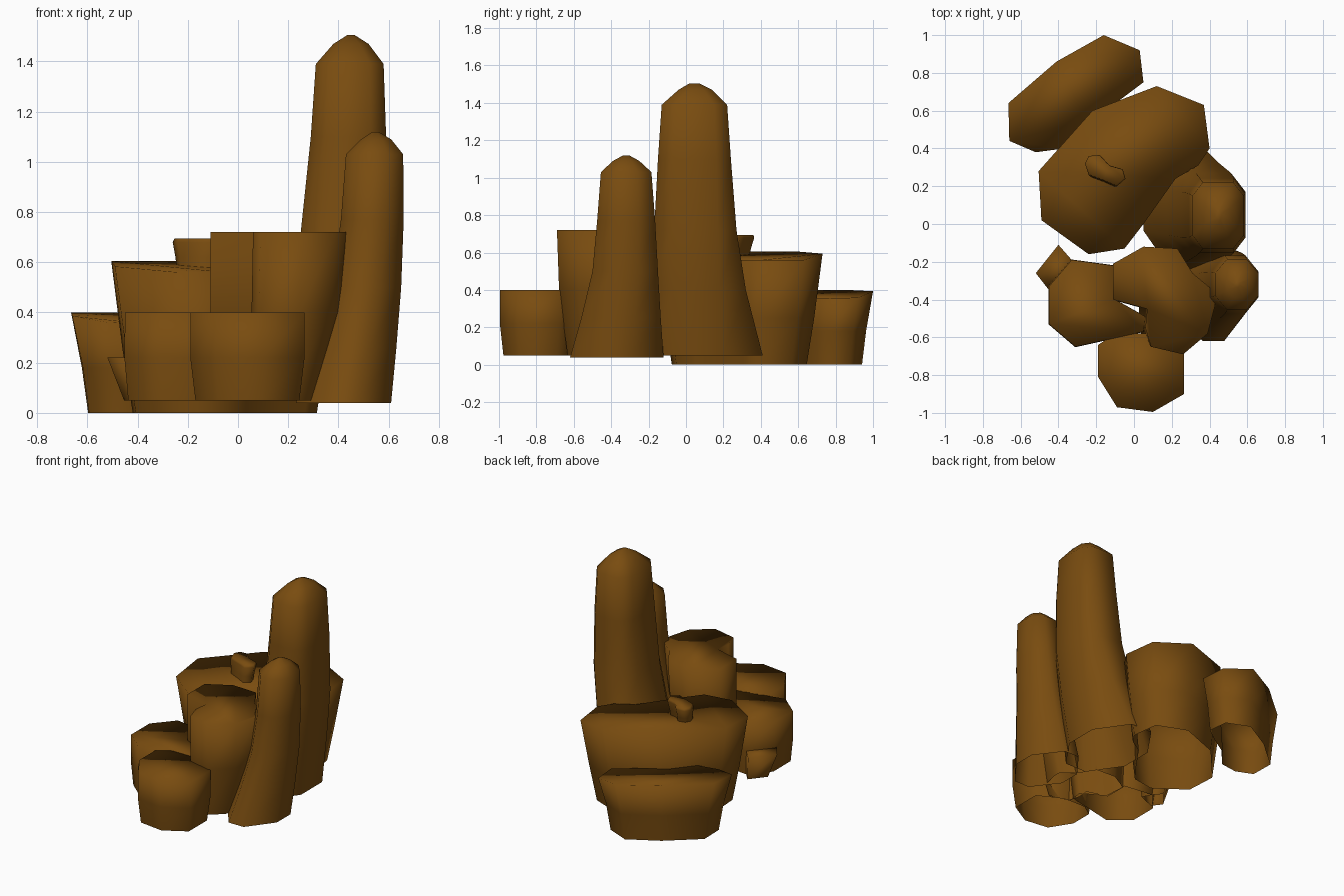
import bpy

rock = bpy.data.materials.new("brown rock")
rock.diffuse_color = (0.19, 0.072, 0.005, 1)


def loft(name, rings):
    """Skin a stack of equal-length rings, capped on top and open underneath."""
    n = len(rings[0])
    verts = [p for ring in rings for p in ring]
    faces = []
    for r in range(len(rings) - 1):
        for i in range(n):
            a, b = r * n + i, r * n + (i + 1) % n
            faces.append((a, b, b + n, a + n))
    faces.append(tuple(range((len(rings) - 1) * n, len(rings) * n)))
    me = bpy.data.meshes.new(name)
    me.from_pydata(verts, [], faces)
    me.materials.append(rock)
    for p in me.polygons:
        p.use_smooth = True
    me.update()
    ob = bpy.data.objects.new(name, me)
    bpy.context.collection.objects.link(ob)
    return ob


def boulder(name, outline, levels, slope=None):
    """Outline is the counter-clockwise top edge; levels are (z, scale, shift x, shift y)."""
    cx = (min(p[0] for p in outline) + max(p[0] for p in outline)) / 2
    cy = (min(p[1] for p in outline) + max(p[1] for p in outline)) / 2
    top = levels[-1][0]
    rings = []
    for z, s, dx, dy in levels:
        ring = []
        for x, y in outline:
            drop = 0
            if slope and z == top:      # the top dips away from the back left
                drop = 0.045 * min(1, max(0, (slope[0] - 0.7 * (y - x)) / slope[1]))
            ring.append((cx + (x - cx) * s + dx, cy + (y - cy) * s + dy, z - drop))
        rings.append(ring)
    return loft(name, rings)


def column(name, levels):
    """Levels are (z, x min, x max, y min, y max, squareness) of an eight-sided section."""
    rings = []
    for z, x0, x1, y0, y1, t in levels:
        corners = [(1, -t), (1, t), (t, 1), (-t, 1), (-1, t), (-1, -t), (-t, -1), (t, -1)]
        rings.append([((x0 + x1) / 2 + (x1 - x0) / 2 * u,
                       (y0 + y1) / 2 + (y1 - y0) / 2 * v, z) for u, v in corners])
    return loft(name, rings)


# Two leaning pillars with rounded tips
column("tall_pillar", [
    (0.05, 0.05, 0.51, -0.25, 0.41, 0.35), (0.40, 0.17, 0.56, -0.20, 0.32, 0.45),
    (0.72, 0.25, 0.59, -0.17, 0.27, 0.55), (1.10, 0.29, 0.59, -0.15, 0.24, 0.6),
    (1.39, 0.31, 0.58, -0.13, 0.22, 0.6), (1.47, 0.38, 0.52, -0.04, 0.14, 0.5),
    (1.505, 0.435, 0.465, 0.02, 0.07, 0.41)])
column("short_pillar", [
    (0.04, 0.23, 0.61, -0.62, -0.12, 0.3), (0.25, 0.30, 0.63, -0.56, -0.135, 0.35),
    (0.50, 0.37, 0.65, -0.50, -0.15, 0.4), (0.77, 0.41, 0.66, -0.475, -0.165, 0.43),
    (1.03, 0.43, 0.658, -0.455, -0.185, 0.45), (1.09, 0.49, 0.61, -0.39, -0.25, 0.41),
    (1.12, 0.535, 0.56, -0.335, -0.305, 0.41)])

# Flared rocks at the back
boulder("back_low_rock",
        [(-0.52, 0.38), (-0.37, 0.40), (-0.25, 0.55), (-0.07, 0.66), (0.05, 0.75),
         (0.03, 0.92), (-0.16, 1.0), (-0.41, 0.86), (-0.665, 0.64), (-0.66, 0.44)],
        [(0, 0.81, 0, 0), (0.18, 0.88, 0, 0), (0.4, 1, 0, 0)], (0.85, 0.25))
boulder("middle_rock",
        [(-0.24, -0.16), (-0.05, -0.13), (0.05, 0.0), (0.22, 0.24), (0.34, 0.31), (0.40, 0.40),
         (0.37, 0.63), (0.12, 0.73), (-0.22, 0.60), (-0.505, 0.28), (-0.49, 0.02)],
        [(0, 0.81, 0, 0), (0.25, 0.9, 0, 0), (0.605, 1, 0, 0)], (0.5, 0.3))

# Pebble resting on the middle rock
boulder("top_pebble",
        [(-0.24, 0.26), (-0.16, 0.23), (-0.09, 0.20), (-0.045, 0.24), (-0.06, 0.29),
         (-0.13, 0.31), (-0.18, 0.365), (-0.24, 0.36), (-0.26, 0.32)],
        [(0.53, 0.8, 0, -0.02), (0.62, 0.9, 0, -0.01), (0.68, 1, 0, 0), (0.695, 0.93, 0, 0)])

# Rocks at the front
boulder("front_high_rock",
        [(-0.11, -0.40), (0.07, -0.45), (0.06, -0.55), (0.09, -0.65), (0.26, -0.69), (0.39, -0.58),
         (0.43, -0.43), (0.43, -0.36), (0.31, -0.26), (0.23, -0.13), (0.05, -0.12), (-0.11, -0.21)],
        [(0.05, 0.8, -0.06, 0), (0.40, 0.96, -0.01, 0), (0.72, 1, 0, 0)])
boulder("front_left_rock",
        [(-0.31, -0.65), (0.05, -0.57), (0.06, -0.49), (-0.10, -0.40), (-0.11, -0.22),
         (-0.33, -0.19), (-0.45, -0.33), (-0.45, -0.53)],
        [(0.05, 0.95, 0, 0), (0.22, 1.01, 0, 0), (0.4, 1, 0, 0)])
boulder("side_pebble",
        [(-0.45, -0.35), (-0.28, -0.28), (-0.33, -0.19), (-0.40, -0.11), (-0.52, -0.26)],
        [(0.05, 0.7, 0.03, 0), (0.22, 1, 0, 0)])
boulder("front_low_rock",
        [(-0.19, -0.81), (-0.09, -0.97), (0.10, -0.995), (0.265, -0.90), (0.265, -0.68),
         (0.08, -0.58), (-0.10, -0.58), (-0.19, -0.64)],
        [(0.05, 0.91, 0, 0), (0.22, 1.0, 0, 0), (0.4, 1, 0, 0)])
